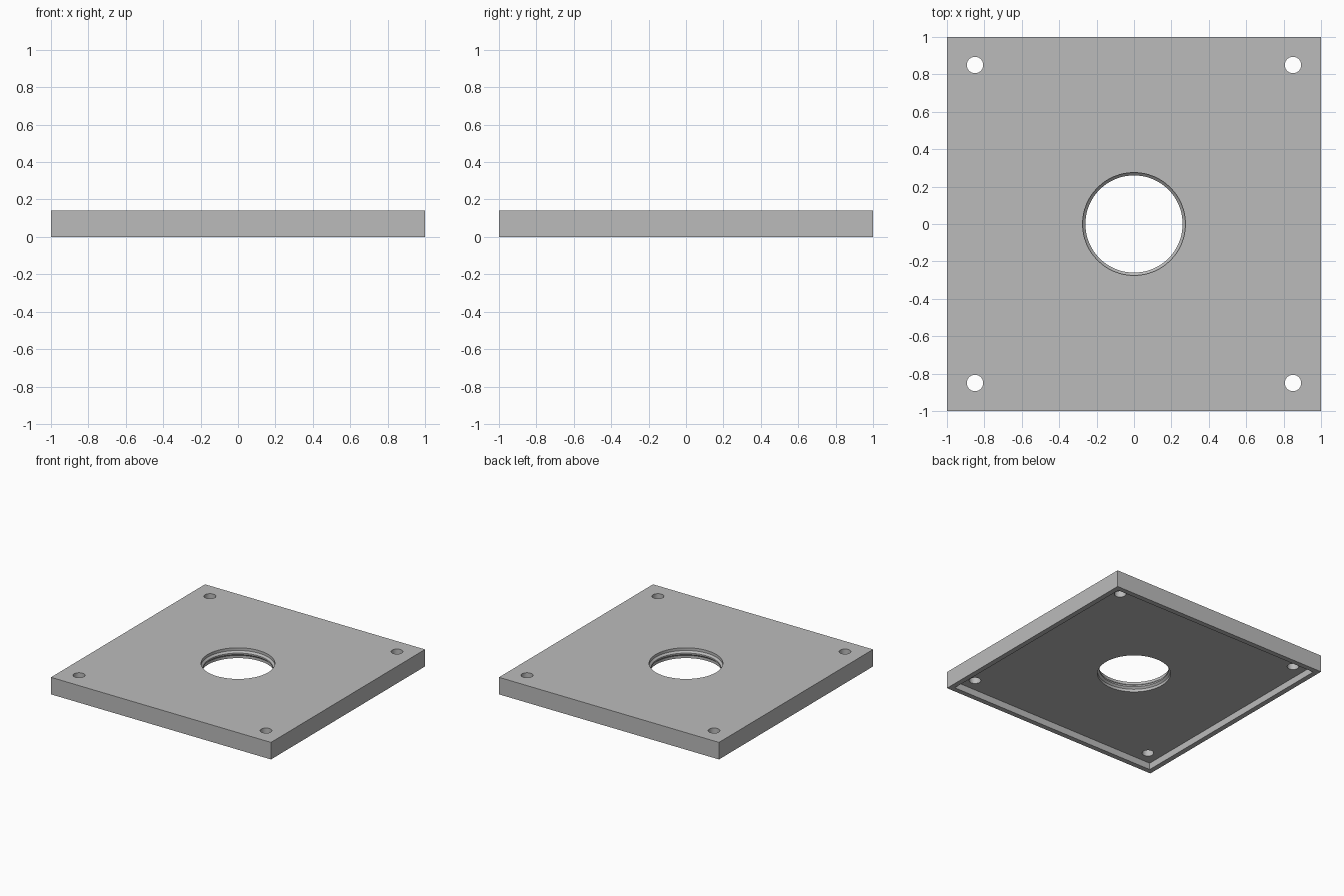
import bpy, bmesh, math

cube = bpy.data.objects.get("Cube")
if cube:
    bpy.data.objects.remove(cube, do_unlink=True)

HEIGHT = 0.14      # overall height
FLOOR = 0.055      # depth of the recess under the plate
HALF = 1.0
RIM = 0.042

grey = bpy.data.materials.new("plain grey")
grey.use_nodes = True
colour = (0.5, 0.5, 0.5, 1)
grey.diffuse_color = colour
grey.node_tree.nodes["Principled BSDF"].inputs["Base Color"].default_value = colour


def add_object(name, bm):
    bmesh.ops.recalc_face_normals(bm, faces=bm.faces)
    mesh = bpy.data.meshes.new(name)
    bm.to_mesh(mesh)
    bm.free()
    mesh.materials.append(grey)
    obj = bpy.data.objects.new(name, mesh)
    bpy.context.collection.objects.link(obj)
    return obj


def box(name, half, low, high):
    bm = bmesh.new()
    bmesh.ops.create_cube(bm, size=1)
    for v in bm.verts:
        v.co.x *= 2 * half
        v.co.y *= 2 * half
        v.co.z = high if v.co.z > 0 else low
    return add_object(name, bm)


def turned(name, profile, sides, x=0, y=0):
    """Solid of revolution through (radius, height) points, capped at both ends."""
    bm = bmesh.new()
    rings = []
    for radius, z in profile:
        rings.append([bm.verts.new((x + radius * math.cos(math.tau * i / sides),
                                    y + radius * math.sin(math.tau * i / sides), z))
                      for i in range(sides)])
    for a, b in zip(rings, rings[1:]):
        for i in range(sides):
            j = (i + 1) % sides
            bm.faces.new((a[i], a[j], b[j], b[i]))
    bm.faces.new(rings[0])
    bm.faces.new(rings[-1])
    return add_object(name, bm)


def cut(target, cutter):
    mod = target.modifiers.new("cut", 'BOOLEAN')
    mod.operation = 'DIFFERENCE'
    mod.solver = 'EXACT'
    mod.object = cutter
    cutter.hide_render = True
    bpy.context.view_layer.objects.active = target
    bpy.ops.object.modifier_apply(modifier=mod.name)
    bpy.data.objects.remove(cutter, do_unlink=True)


# Square cover plate with a shallow recess underneath
plate = box("cover_plate", HALF, 0, HEIGHT)
cut(plate, box("recess_cutter", HALF - RIM, -0.1, FLOOR))

# Centre opening with a narrow retaining lip halfway down
wide, narrow = 0.275, 0.26
middle = (HEIGHT + FLOOR) / 2
opening = [(wide, -0.1), (wide, middle - 0.02), (narrow, middle - 0.006),
           (narrow, middle + 0.006), (wide, middle + 0.02), (wide, HEIGHT + 0.1)]
cut(plate, turned("opening_cutter", opening, 64))

# Screw holes in the four corners
for sx in (-1, 1):
    for sy in (-1, 1):
        cut(plate, turned("screw_hole_cutter", [(0.044, -0.1), (0.044, HEIGHT + 0.1)],
                          32, sx * 0.85, sy * 0.85))

# Smooth the round walls and keep the edges sharp
bpy.ops.object.select_all(action='DESELECT')
plate.select_set(True)
bpy.context.view_layer.objects.active = plate
bpy.ops.object.shade_smooth_by_angle(angle=math.radians(25))
